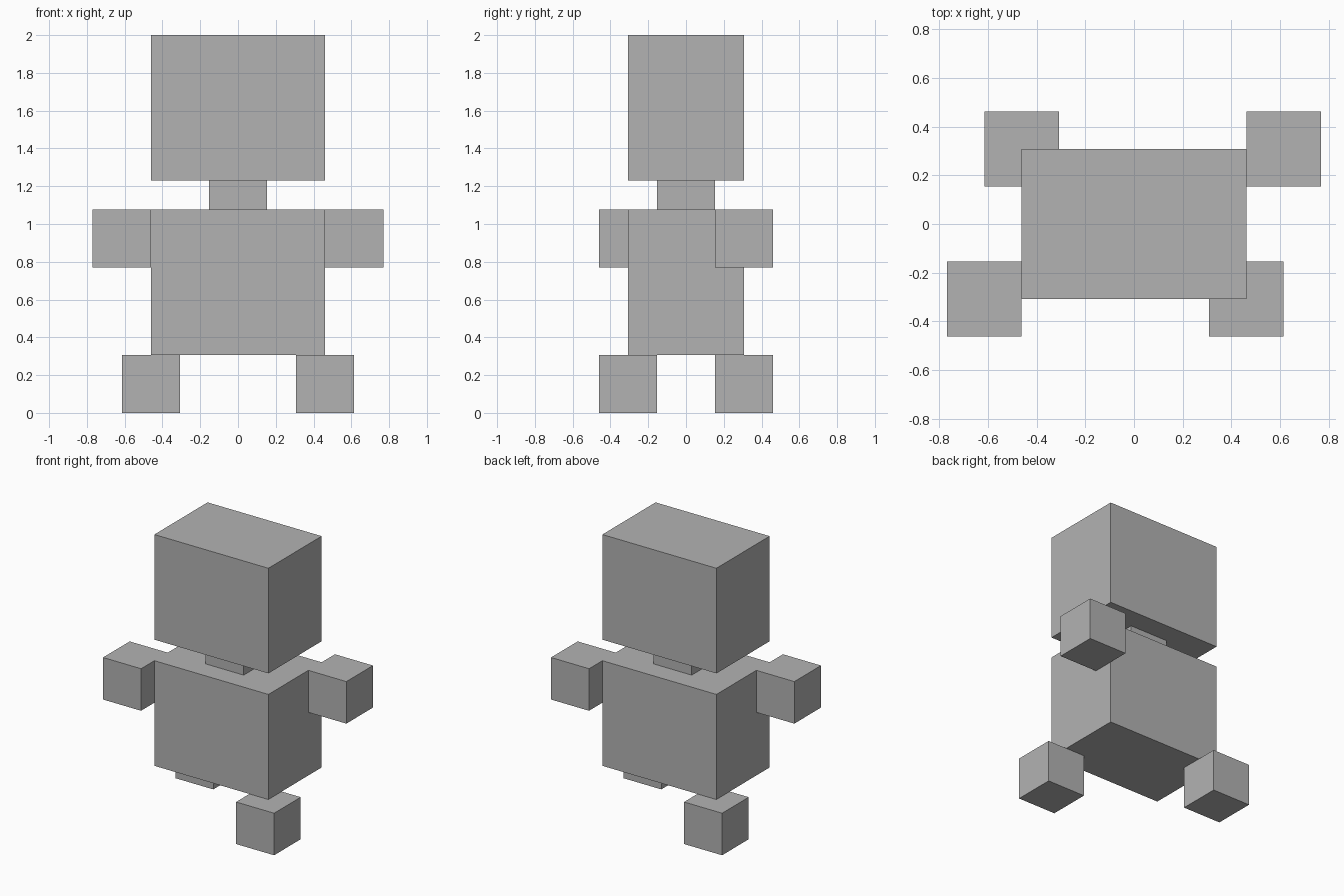
import bpy
from mathutils import Vector

default_cube = bpy.data.objects.get("Cube")
if default_cube:
    bpy.data.objects.remove(default_cube, do_unlink=True)

# The whole figure sits on a block grid, 13 blocks tall
UNIT = 2 / 13

grey = bpy.data.materials.new("plain grey")
grey.use_nodes = True
colour = (0.45, 0.45, 0.45, 1)
grey.diffuse_color = colour
grey.node_tree.nodes["Principled BSDF"].inputs["Base Color"].default_value = colour


def block(name, centre, size):
    """Add a flat-sided box; centre and size are in blocks."""
    bpy.ops.mesh.primitive_cube_add(size=1, location=Vector(centre) * UNIT)
    part = bpy.context.object
    part.name = name
    part.scale = Vector(size) * UNIT
    bpy.ops.object.transform_apply(location=False, rotation=False, scale=True)
    part.data.materials.append(grey)
    return part


# Central column
block("torso", (0, 0, 4.5), (6, 4, 5))
block("neck", (0, 0, 7.5), (2, 2, 1))
block("head", (0, 0, 10.5), (6, 4, 5))

# Striding limbs: left arm back with left foot forward, and the reverse on the right
for side, s in (("left", 1), ("right", -1)):
    block(side + "_arm", (4 * s, 2 * s, 6), (2, 2, 2))
    block(side + "_foot", (3 * s, -2 * s, 1), (2, 2, 2))
